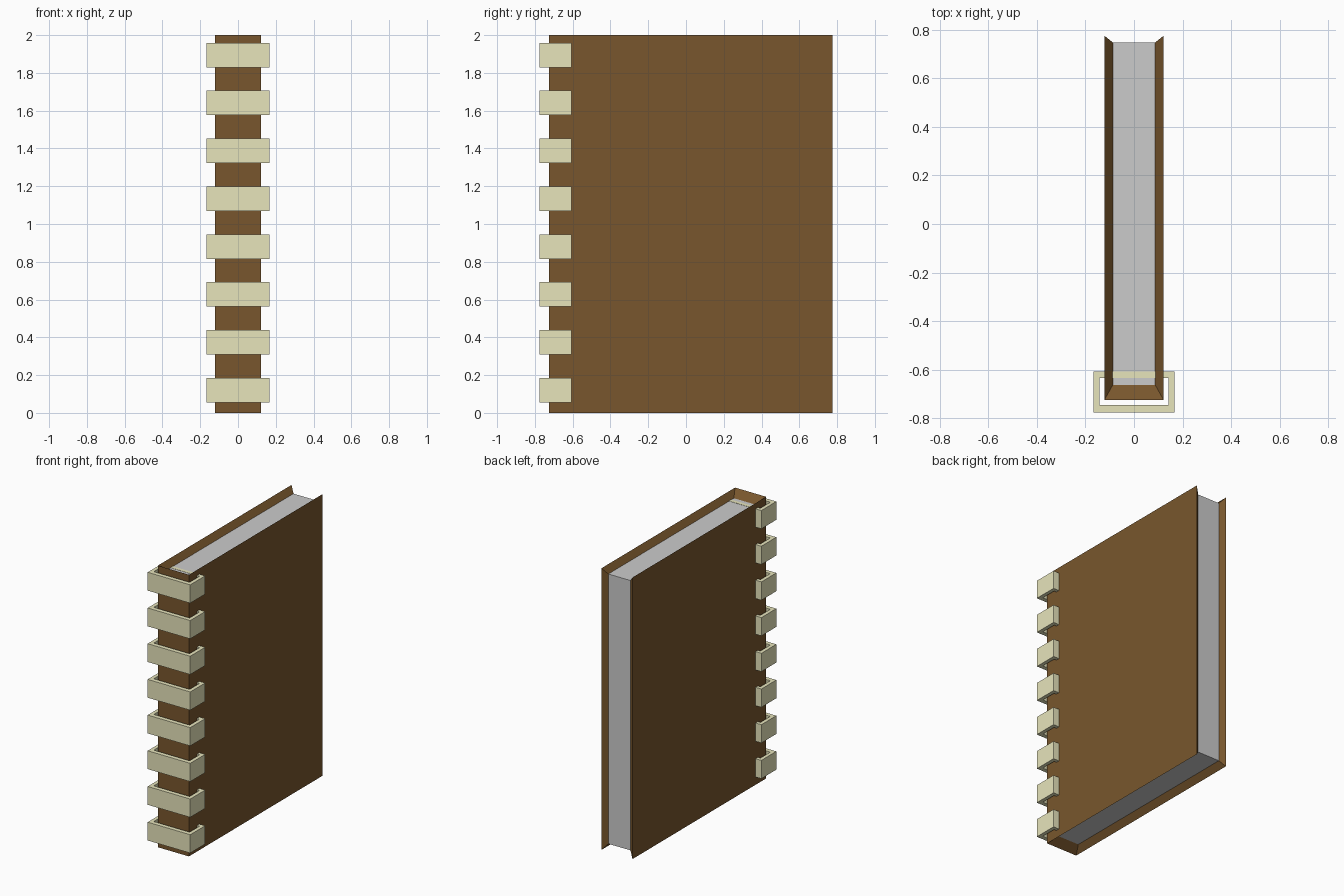
import bpy, bmesh
from mathutils import Vector

if "Cube" in bpy.data.objects:
    bpy.data.objects.remove(bpy.data.objects["Cube"])


def material(name, rgb):
    m = bpy.data.materials.new(name)
    m.diffuse_color = (*rgb, 1)
    m.use_nodes = True
    m.node_tree.nodes["Principled BSDF"].inputs["Base Color"].default_value = m.diffuse_color
    return m


def add_object(name, bm, mats):
    bmesh.ops.recalc_face_normals(bm, faces=bm.faces[:])
    mesh = bpy.data.meshes.new(name)
    bm.to_mesh(mesh)
    bm.free()
    for m in mats:
        mesh.materials.append(m)
    ob = bpy.data.objects.new(name, mesh)
    bpy.context.collection.objects.link(ob)
    return ob


leather = material("leather", (0.19, 0.094, 0.026))
paper = material("paper", (0.8, 0.8, 0.8))
binding = material("binding", (0.8, 0.78, 0.5))

# Book: a block whose top, fore edge and bottom are inset together,
# leaving knife-edged leather covers around the recessed pages
bm = bmesh.new()
bmesh.ops.create_cube(bm, size=1)
for v in bm.verts:
    v.co = Vector((v.co.x * 0.244, v.co.y * 1.5 + 0.025, v.co.z * 2 + 1))
bm.normal_update()
pages = [f for f in bm.faces if abs(f.normal.z) > 0.9 or f.normal.y > 0.9]
bmesh.ops.inset_region(bm, faces=pages, thickness=0.03, use_even_offset=True)
for v in {v for f in pages for v in f.verts}:
    v.co = Vector((0.087 if v.co.x > 0 else -0.087,
                   0.747 if v.co.y > 0 else -0.662,
                   1.958 if v.co.z > 1 else 0.042))
for f in pages:
    f.material_index = 1
add_object("book_cover_and_pages", bm, [leather, paper])


# Binding rings: rectangular loops passing through the book beside the spine
def rectangle(bm, hx, y0, y1, z):
    return [bm.verts.new((x, y, z)) for x, y in
            ((-hx, y0), (hx, y0), (hx, y1), (-hx, y1))]


bm = bmesh.new()
outer = rectangle(bm, 0.167, -0.775, -0.607, 0.055)
inner = rectangle(bm, 0.141, -0.744, -0.633, 0.055)
base = []
for i in range(4):
    j = (i + 1) % 4
    base.append(bm.faces.new((outer[i], outer[j], inner[j], inner[i])))
ext = bmesh.ops.extrude_face_region(bm, geom=base, use_keep_orig=True)
top = [g for g in ext["geom"] if isinstance(g, bmesh.types.BMVert)]
bmesh.ops.translate(bm, verts=top, vec=(0, 0, 0.13))
rings = add_object("binding_rings", bm, [binding])
array = rings.modifiers.new("repeat_up_spine", 'ARRAY')
array.count = 8
array.use_relative_offset = False
array.use_constant_offset = True
array.constant_offset_displace = (0, 0, 0.2535)
